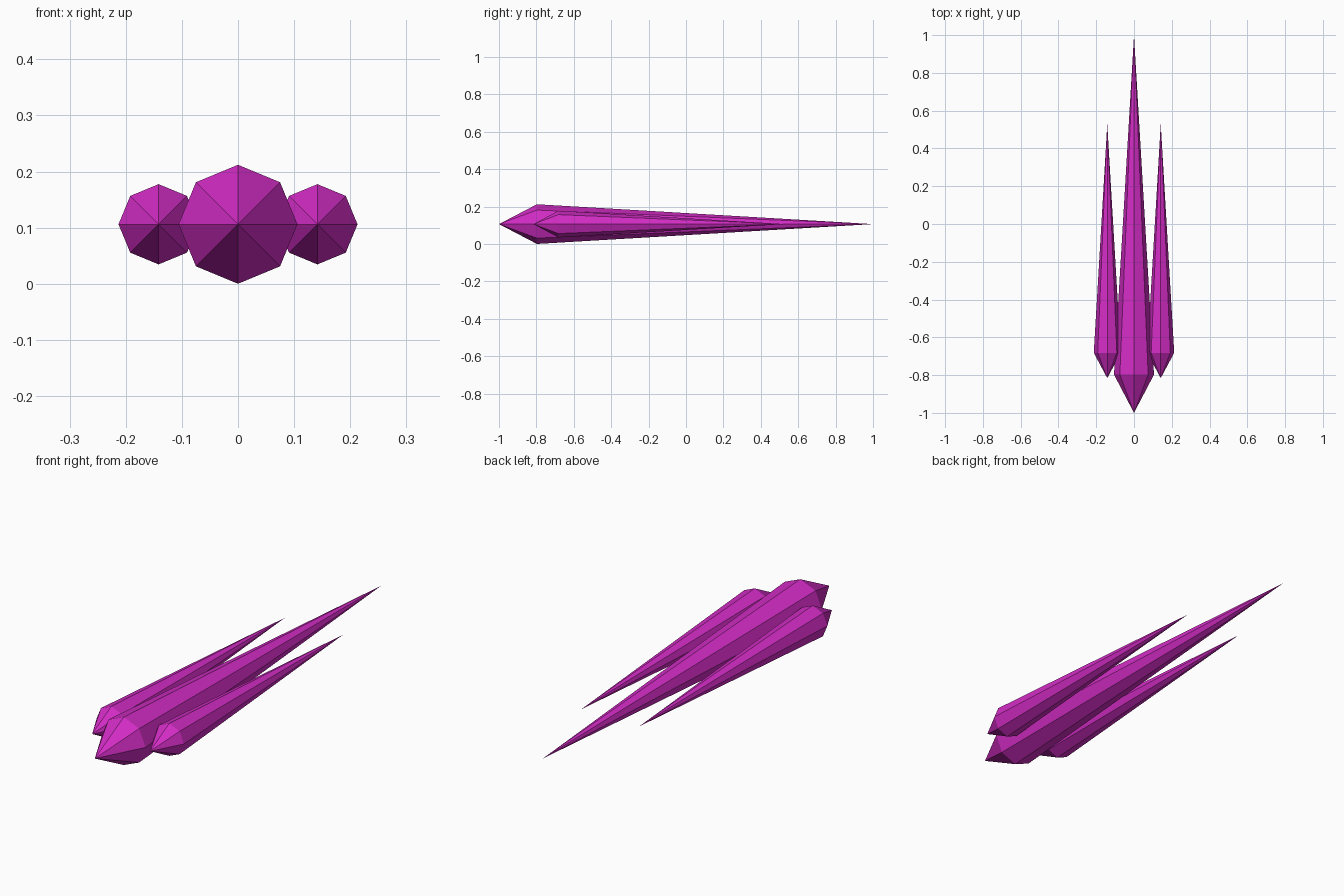
import bpy, bmesh
from math import cos, sin, pi

if "Cube" in bpy.data.objects:
    bpy.data.objects.remove(bpy.data.objects["Cube"])

SIDES = 8
AXIS_Z = 0.106

magenta = bpy.data.materials.new("magenta")
magenta.diffuse_color = (0.65, 0.025, 0.56, 1.0)
magenta.use_nodes = True
magenta.node_tree.nodes["Principled BSDF"].inputs["Base Color"].default_value = magenta.diffuse_color


def spike(name, x, radius, y_nose, y_ring, y_tail):
    """Eight-sided double cone along y: short nose in front, long tail behind."""
    bm = bmesh.new()
    nose = bm.verts.new((x, y_nose, AXIS_Z))
    tail = bm.verts.new((x, y_tail, AXIS_Z))
    ring = [bm.verts.new((x + radius * cos(2 * pi * i / SIDES), y_ring,
                          AXIS_Z + radius * sin(2 * pi * i / SIDES)))
            for i in range(SIDES)]
    for i in range(SIDES):
        a, b = ring[i], ring[(i + 1) % SIDES]
        bm.faces.new((nose, a, b))
        bm.faces.new((tail, b, a))
    bmesh.ops.recalc_face_normals(bm, faces=bm.faces[:])
    mesh = bpy.data.meshes.new(name)
    bm.to_mesh(mesh)
    bm.free()
    mesh.materials.append(magenta)
    obj = bpy.data.objects.new(name, mesh)
    bpy.context.collection.objects.link(obj)
    return obj


# Large central spike
spike("center_spike", 0.0, 0.106, -1.0, -0.797, 1.0)

# Smaller spikes on either side
for side, label in ((-1, "left"), (1, "right")):
    spike(label + "_spike", side * 0.1415, 0.0715, -0.816, -0.682, 0.53)
